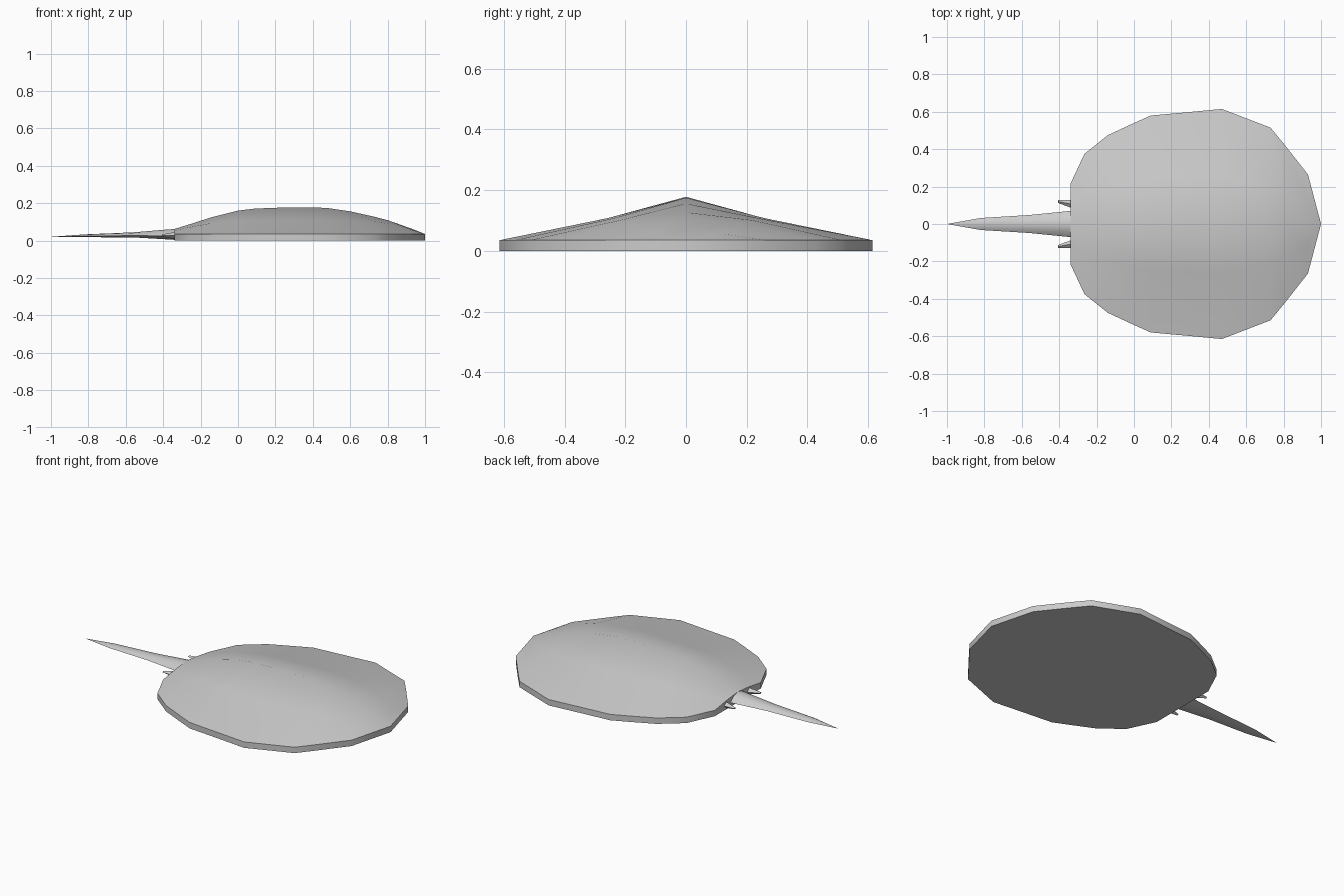
import bpy, bmesh, math

cube = bpy.data.objects.get("Cube")
if cube:
    bpy.data.objects.remove(cube, do_unlink=True)

shell_grey = bpy.data.materials.new("shell_grey")
shell_grey.use_nodes = True
GREY = (0.6, 0.6, 0.6, 1)
shell_grey.diffuse_color = GREY
shell_grey.node_tree.nodes["Principled BSDF"].inputs["Base Color"].default_value = GREY


def loft(name, rings, angle):
    """Skin closed rings of equal length, cap both ends and merge collapsed points."""
    bm = bmesh.new()
    loops = [[bm.verts.new(p) for p in ring] for ring in rings]
    for a, b in zip(loops, loops[1:]):
        for i in range(len(a)):
            j = (i + 1) % len(a)
            bm.faces.new((a[i], a[j], b[j], b[i]))
    bm.faces.new(loops[0])
    bm.faces.new(loops[-1])
    bmesh.ops.remove_doubles(bm, verts=bm.verts, dist=0.0005)
    bmesh.ops.recalc_face_normals(bm, faces=bm.faces)
    mesh = bpy.data.meshes.new(name)
    bm.to_mesh(mesh)
    bm.free()
    mesh.materials.append(shell_grey)
    obj = bpy.data.objects.new(name, mesh)
    bpy.context.collection.objects.link(obj)
    bpy.ops.object.select_all(action='DESELECT')
    obj.select_set(True)
    bpy.context.view_layer.objects.active = obj
    bpy.ops.object.shade_smooth_by_angle(angle=math.radians(angle))
    return obj


# Domed shell: x, half width, ridge height, share of that height kept on the flank
RIM = 0.035
stations = [
    (-0.34, 0.215, 0.062, 0.7), (-0.265, 0.375, 0.085, 0.7),
    (-0.14, 0.475, 0.125, 0.65), (0.0, 0.54, 0.16, 0.58),
    (0.09, 0.58, 0.171, 0.53), (0.28, 0.597, 0.178, 0.52),
    (0.47, 0.615, 0.175, 0.52), (0.6, 0.565, 0.156, 0.6),
    (0.73, 0.515, 0.127, 0.72), (0.8, 0.43, 0.109, 0.75),
    (0.93, 0.265, 0.063, 0.8), (1.0, 0.0, RIM, 1),
]
rings = []
for x, w, top, keep in stations:
    mid = RIM + (top - RIM) * keep
    half = [(w, 0), (w, RIM), (w * 0.42, mid)]
    rings.append([(x, y, z) for y, z in half] + [(x, 0, top)]
                 + [(x, -y, z) for y, z in reversed(half)])
loft("shell", rings, 50)

# Long tapering tail: x, half width, underside height, top height
tail = [(-0.28, 0.085, 0.0, 0.075), (-0.34, 0.07, 0.004, 0.062),
        (-0.56, 0.048, 0.017, 0.044), (-0.82, 0.032, 0.018, 0.033),
        (-1.0, 0.0, 0.02, 0.02)]
rings = []
for x, w, low, high in tail:
    mid = low + (high - low) * 0.35
    rings.append([(x, w, mid), (x, w * 0.55, low + (high - low) * 0.85), (x, 0, high),
                  (x, -w * 0.55, low + (high - low) * 0.85), (x, -w, mid), (x, 0, low)])
loft("tail", rings, 60)

# Short spines beside the tail
for side, label in ((1, "left"), (-1, "right")):
    rings = []
    for x, inner, outer, low, high in ((-0.30, 0.06, 0.13, 0.004, 0.05),
                                       (-0.34, 0.088, 0.128, 0.008, 0.045),
                                       (-0.405, 0.112, 0.128, 0.022, 0.033)):
        c = (inner + outer) / 2
        m = (low + high) / 2
        rings.append([(x, side * inner, m), (x, side * c, high),
                      (x, side * outer, m), (x, side * c, low)])
    loft(label + "_spine", rings, 60)
